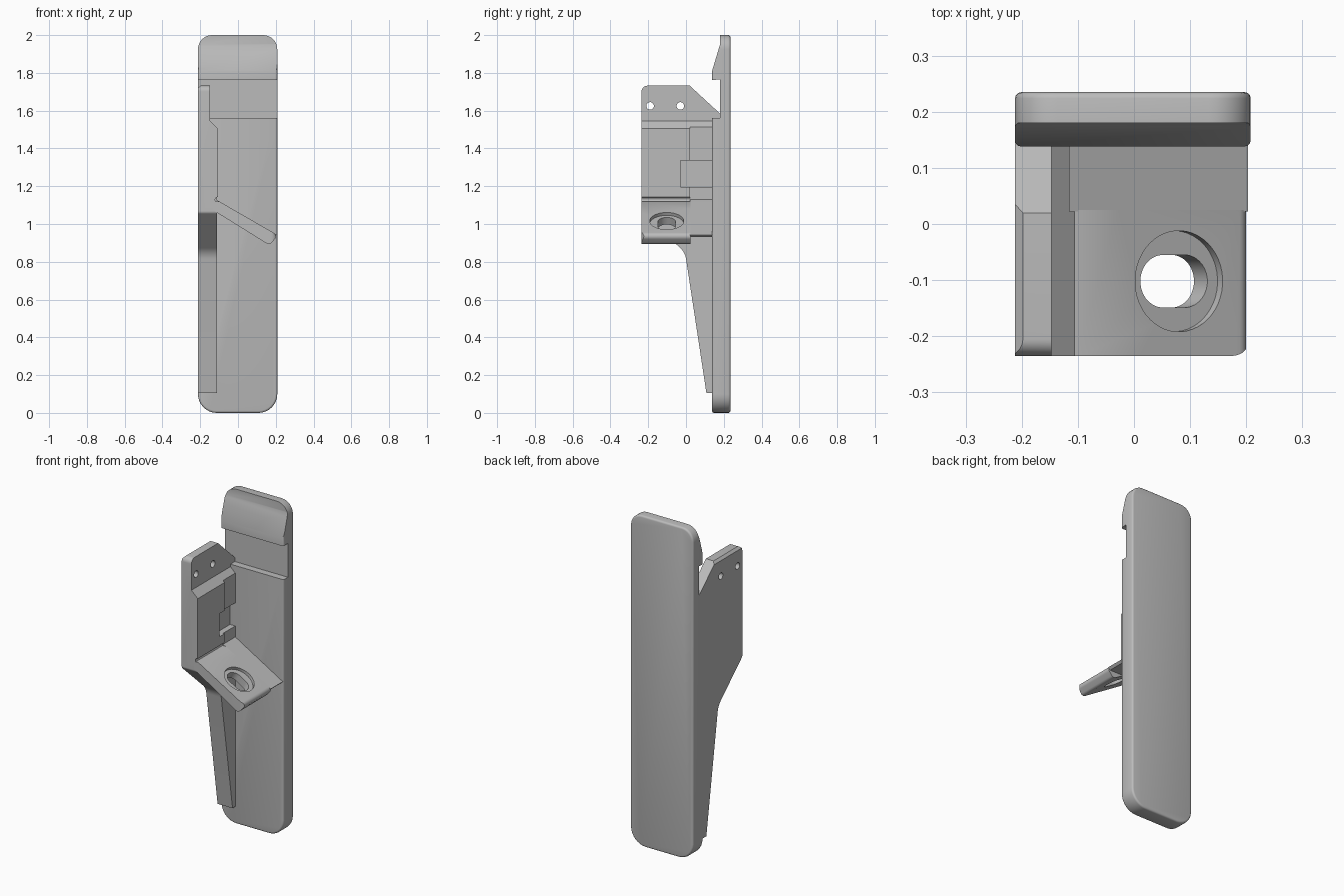
import bpy, bmesh, math
from mathutils import Vector, Matrix

cube = bpy.data.objects.get("Cube")
if cube:
    bpy.data.objects.remove(cube)

grey = bpy.data.materials.new("plain grey")
grey.use_nodes = True
grey.diffuse_color = (0.5, 0.5, 0.5, 1)
grey.node_tree.nodes["Principled BSDF"].inputs["Base Color"].default_value = (0.5, 0.5, 0.5, 1)


def rounded(points, steps=8):
    """Turn (u, v, radius) corners into an outline with arcs."""
    out = []
    for i, (u, v, r) in enumerate(points):
        p = Vector((u, v))
        if not r:
            out.append(p)
            continue
        d1 = (Vector(points[i - 1][:2]) - p).normalized()
        d2 = (Vector(points[(i + 1) % len(points)][:2]) - p).normalized()
        half = d1.angle(d2) / 2
        centre = p + (d1 + d2).normalized() * (r / math.sin(half))
        a = p + d1 * (r / math.tan(half)) - centre
        b = p + d2 * (r / math.tan(half)) - centre
        turn = a.angle_signed(b)
        for k in range(steps + 1):
            out.append(centre + Matrix.Rotation(-turn * k / steps, 2) @ a)
    return out


def prism(name, points, axis, lo, hi, bevel=0):
    """Extrude an outline along an axis from lo to hi."""
    place = {"X": lambda u, v, w: (w, u, v),
             "Y": lambda u, v, w: (u, w, v),
             "Z": lambda u, v, w: (u, v, w)}[axis]
    bm = bmesh.new()
    rings = [[bm.verts.new(place(p[0], p[1], w)) for p in points] for w in (lo, hi)]
    n = len(points)
    caps = [bm.faces.new(rings[0]), bm.faces.new(rings[1])]
    for i in range(n):
        j = (i + 1) % n
        bm.faces.new((rings[0][i], rings[0][j], rings[1][j], rings[1][i]))
    bmesh.ops.recalc_face_normals(bm, faces=bm.faces)
    if bevel:
        edges = list({e for f in caps for e in f.edges})
        bmesh.ops.bevel(bm, geom=edges, offset=bevel, segments=3, profile=0.5, affect="EDGES")
    mesh = bpy.data.meshes.new(name)
    bm.to_mesh(mesh)
    bm.free()
    obj = bpy.data.objects.new(name, mesh)
    bpy.context.collection.objects.link(obj)
    mesh.materials.append(grey)
    return obj


def circle(u, v, r, n=32, stretch=0):
    """Circle, or a slot when stretched along u."""
    out = []
    for i in range(n):
        a = math.tau * (i + 0.5) / n
        out.append((u + r * math.cos(a) + math.copysign(stretch, math.cos(a)), v + r * math.sin(a)))
    return out


def box(u0, u1, v0, v1):
    return [(u0, v0), (u1, v0), (u1, v1), (u0, v1)]


def carve(obj, cutters, operation="DIFFERENCE"):
    """Apply boolean cutters and remove them."""
    bpy.context.view_layer.objects.active = obj
    for c in cutters:
        m = obj.modifiers.new("cut", "BOOLEAN")
        m.object, m.operation, m.solver = c, operation, "EXACT"
        bpy.ops.object.modifier_apply(modifier=m.name)
        bpy.data.objects.remove(c)


LEFT, RIGHT = -0.212, 0.208

# Back plate with a strap recess and a tapered hook at the top
outline = rounded([(LEFT, 0, 0.1), (RIGHT, 0, 0.1), (RIGHT, 2, 0.075), (LEFT, 2, 0.075)])
back_plate = prism("back_plate", outline, "Y", 0.138, 0.235, bevel=0.011)
carve(back_plate, [
    prism("recess", [(0.1, 1.56), (0.18, 1.56), (0.18, 1.765), (0.1, 1.76)], "X", -0.5, 0.5),
    prism("taper", [(0.1, 1.81), (0.138, 1.81), (0.18, 1.95), (0.18, 2.1), (0.1, 2.1)], "X", -0.5, 0.5),
])

# Side web: upright panel running down into a tapering rib
web = rounded([(0.15, 0.105, 0), (0.108, 0.105, 0), (-0.005, 0.85, 0.1), (-0.235, 1.06, 0.02),
               (-0.235, 1.732, 0.03), (0.02, 1.732, 0), (0.185, 1.58, 0),
               (0.185, 1.555, 0), (0.15, 1.555, 0)])
side_web = prism("side_web", web, "X", LEFT, -0.105)
carve(side_web, [
    prism("upper_step", [(-0.147, 1.9), (-0.147, 1.545), (-0.1, 1.5), (0, 1.5), (0, 1.9)], "Y", -0.4, 0.3),
    prism("rear_step", box(0.022, 0.3, 0.93, 1.6), "X", -0.115, 0),
    prism("lower_step", box(-0.4, 0.3, 0, 1.06), "X", -0.112, 0),
    prism("pocket", box(-0.028, 0.138, 1.195, 1.335), "X", -0.15, 0),
    prism("front_hole", circle(-0.19, 1.625, 0.02), "X", -0.3, 0),
    prism("rear_hole", circle(-0.03, 1.625, 0.02), "X", -0.3, 0),
    prism("relief_groove", circle(-0.107, 1.128, 0.014, 16), "Y", -0.4, 0.022),
    prism("outer_chamfer", [(-0.22, 1.71), (-0.19, 1.74), (-0.22, 1.74)], "Y", -0.4, 0.05),
])

# Sloping tab with a rounded free corner
tab_profile = rounded([(-0.13, 1.072, 0), (0.166, 0.888, 0.022), (0.212, 0.94, 0.022), (-0.1, 1.12, 0), (-0.13, 1.12, 0)])
sloping_tab = prism("sloping_tab", tab_profile, "Y", -0.235, 0.025)
carve(sloping_tab, [prism("corner_limit", rounded(
    [(-0.2, -0.235, 0), (0.207, -0.235, 0.032), (0.207, 0.025, 0), (-0.2, 0.025, 0)]),
    "Z", 0.5, 1.5)], "INTERSECT")

# Countersunk slot, tilted to match the tab
tilt = Matrix.Translation((0.08, -0.102, 1.016)) @ Matrix.Rotation(math.radians(30), 4, "Y")
countersink = prism("countersink", circle(0, 0, 0.09, 48), "Z", -0.018, 0.1)
slot = prism("slot", circle(0, 0, 0.047, 32, 0.022), "Z", -0.2, 0.1)
for cutter in (countersink, slot):
    cutter.data.transform(tilt)
carve(sloping_tab, [countersink, slot])

# Bridge joining the tab to the plate
bridge = [(-0.13, 1.075), (0.115, 0.93), (0.19, 0.93), (0.203, 0.943), (-0.1, 1.12), (-0.13, 1.137)]
prism("tab_bridge", bridge, "Y", 0.022, 0.145)

# Smooth the rounded surfaces and keep the edges sharp
for obj in (back_plate, side_web, sloping_tab):
    bpy.ops.object.select_all(action="DESELECT")
    obj.select_set(True)
    bpy.context.view_layer.objects.active = obj
    bpy.ops.object.shade_smooth_by_angle(angle=math.radians(32))
